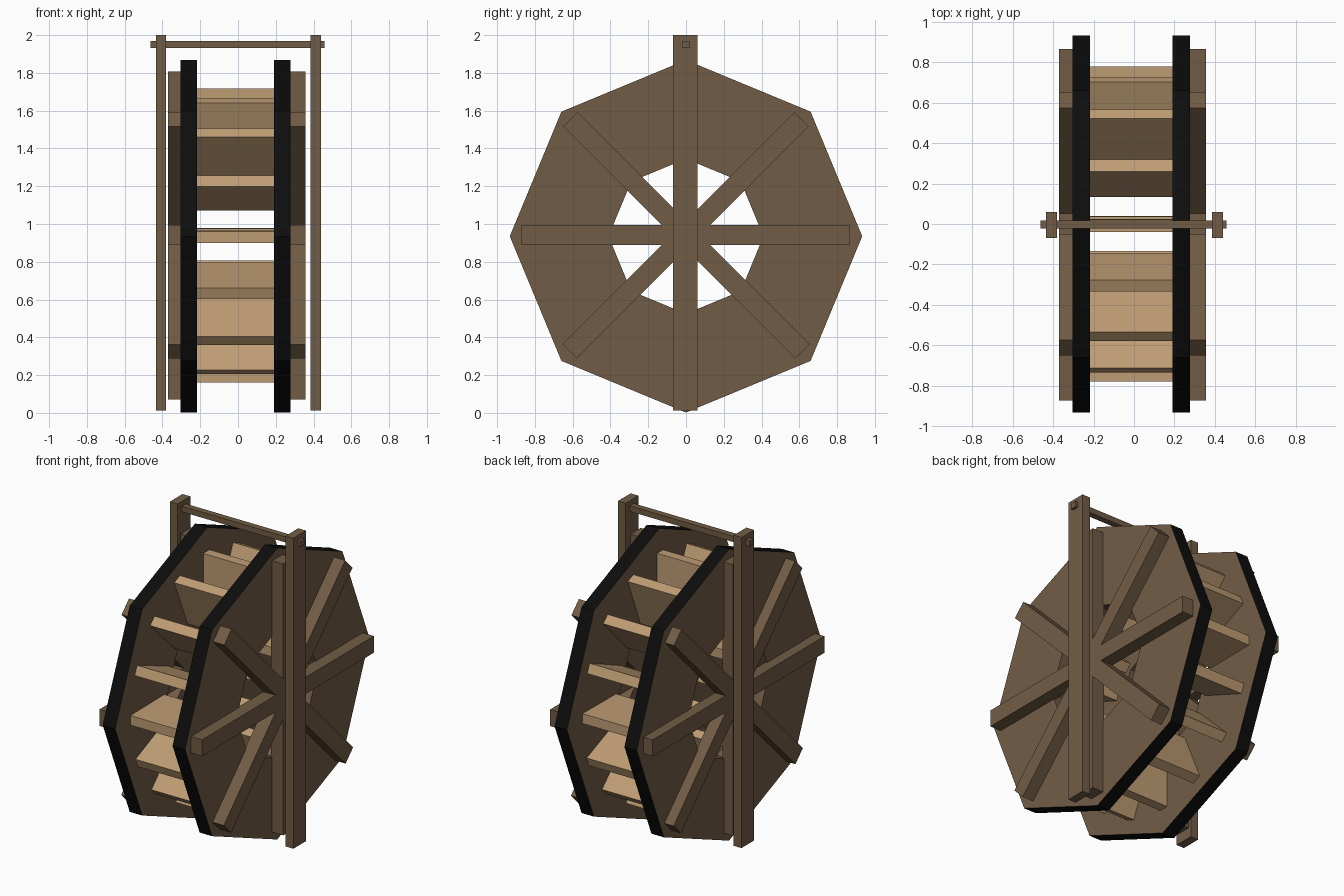
import bpy, bmesh, math
from mathutils import Matrix, Vector

if "Cube" in bpy.data.objects:
    bpy.data.objects.remove(bpy.data.objects["Cube"])

CZ = 0.935  # wheel centre height


def material(name, rgb):
    m = bpy.data.materials.new(name)
    m.diffuse_color = (*rgb, 1)
    m.use_nodes = True
    m.node_tree.nodes["Principled BSDF"].inputs["Base Color"].default_value = m.diffuse_color
    return m


DARK = material("dark_wood", (0.165, 0.108, 0.060))
LIGHT = material("light_wood", (0.52, 0.335, 0.175))
BLACK = material("black_rim", (0.004, 0.004, 0.004))


def finish(name, bm, mats):
    bmesh.ops.recalc_face_normals(bm, faces=bm.faces)
    me = bpy.data.meshes.new(name)
    bm.to_mesh(me)
    bm.free()
    for m in mats:
        me.materials.append(m)
    ob = bpy.data.objects.new(name, me)
    bpy.context.collection.objects.link(ob)
    return ob


def box(name, lo, hi, mat, angle=0.0, pivot=(0, 0, 0)):
    """Box from lo to hi, turned about the x axis, then moved to pivot."""
    lo, hi = Vector(lo), Vector(hi)
    bm = bmesh.new()
    bmesh.ops.create_cube(bm, size=1)
    size = hi - lo
    bm.transform(Matrix.Translation(pivot) @ Matrix.Rotation(angle, 4, 'X')
                 @ Matrix.Translation((lo + hi) / 2)
                 @ Matrix.Diagonal((*size, 1)))
    return finish(name, bm, [mat])


def ring(name, x0, x1, r_out, r_in):
    """Octagonal ring with a black outer edge."""
    bm = bmesh.new()
    loops = []
    for x, r in ((x0, r_out), (x1, r_out), (x1, r_in), (x0, r_in)):
        loops.append([bm.verts.new((x, r * math.cos(i * math.pi / 4),
                                    CZ + r * math.sin(i * math.pi / 4)))
                      for i in range(8)])
    for k in range(4):
        a, b = loops[k], loops[(k + 1) % 4]
        for i in range(8):
            j = (i + 1) % 8
            f = bm.faces.new((a[i], a[j], b[j], b[i]))
            f.material_index = 1 if k == 0 else 0
    return finish(name, bm, [DARK, BLACK])


# Side-specific parts: rings, spokes, posts
sides = {
    "left": ((-0.305, -0.217), (-0.37, -0.295), (-0.435, -0.38)),
    "right": ((0.19, 0.278), (0.27, 0.357), (0.385, 0.44)),
}
for side, (rim, spoke, post) in sides.items():
    ring(f"{side}_wheel_ring", *rim, 0.933, 0.41)
    for i in range(4):
        box(f"{side}_spoke_{i + 1}", (spoke[0], -0.872, -0.053),
            (spoke[1], 0.865, 0.053), DARK, i * math.pi / 4, (0, 0, CZ + 0.007))
    box(f"{side}_post", (post[0], -0.068, 0.012), (post[1], 0.06, 2.0), DARK)

# Paddles between the rings
for i in range(16):
    box(f"paddle_{i + 1}", (-0.218, 0.435, -0.031), (0.191, 0.778, 0.031), LIGHT,
        i * math.pi / 8 + math.radians(0.7), (0, 0, CZ + 0.004))

# Crossbar joining the post tops
box("top_crossbar", (-0.462, -0.022, 1.932), (0.458, 0.018, 1.968), DARK)
